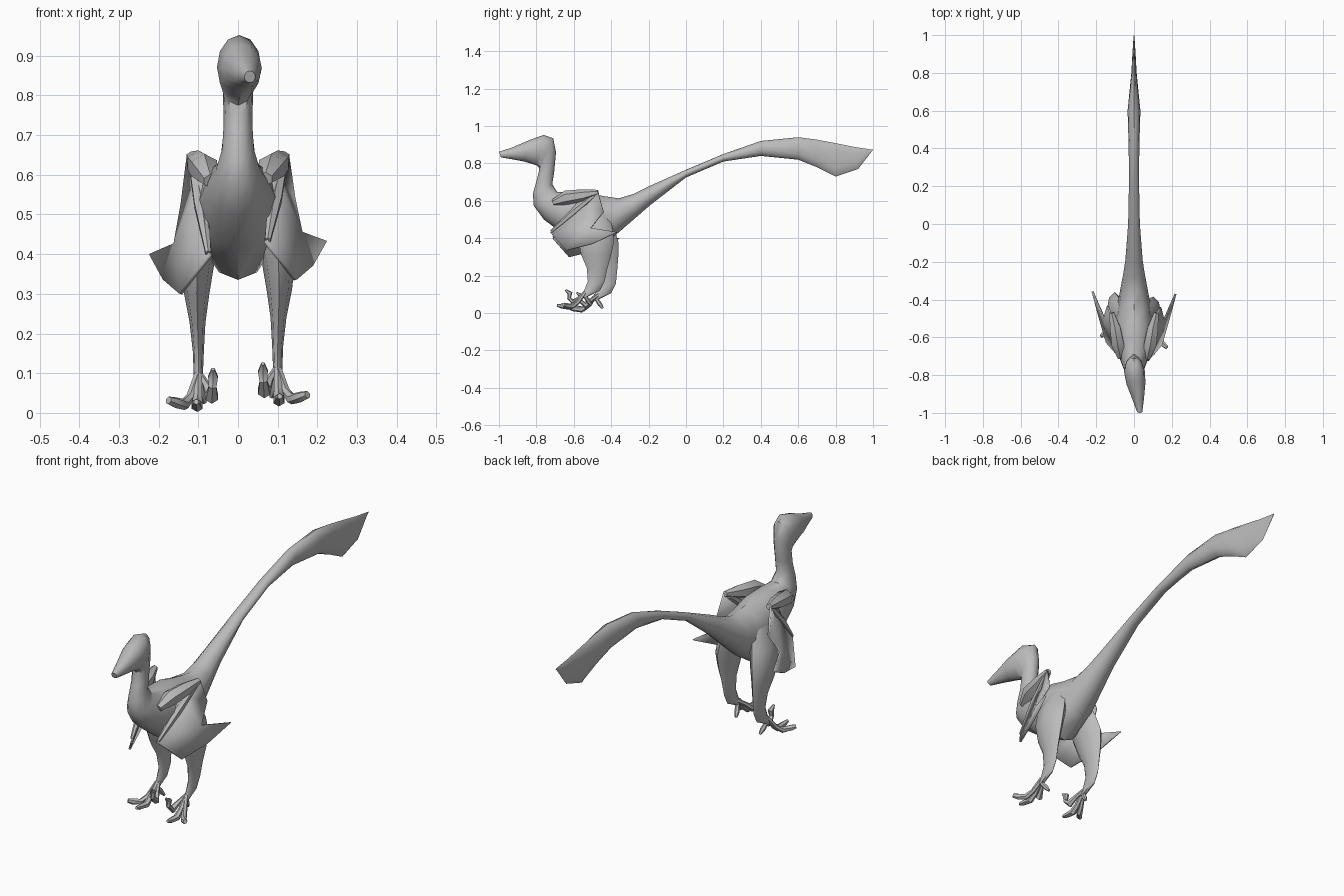
import bpy, bmesh, math
from mathutils import Vector

if "Cube" in bpy.data.objects:
    bpy.data.objects.remove(bpy.data.objects["Cube"])

grey = bpy.data.materials.new("plain grey")
grey.diffuse_color = (0.5, 0.5, 0.5, 1)
grey.use_nodes = True
grey.node_tree.nodes["Principled BSDF"].inputs["Base Color"].default_value = grey.diffuse_color


def finish(name, bm, angle=40):
    bmesh.ops.recalc_face_normals(bm, faces=bm.faces)
    me = bpy.data.meshes.new(name)
    bm.to_mesh(me)
    bm.free()
    me.materials.append(grey)
    ob = bpy.data.objects.new(name, me)
    bpy.context.collection.objects.link(ob)
    bpy.ops.object.select_all(action='DESELECT')
    ob.select_set(True)
    bpy.context.view_layer.objects.active = ob
    bpy.ops.object.shade_smooth_by_angle(angle=math.radians(angle))
    return ob


def loft(name, rings, sides=10, angle=40):
    """Skin elliptical rings given as (centre, half axis a, half axis b)."""
    bm = bmesh.new()
    loops = []
    for c, a, b in rings:
        loops.append([bm.verts.new(c + a * math.cos(t) + b * math.sin(t))
                      for t in (2 * math.pi * i / sides for i in range(sides))])
    for p, q in zip(loops, loops[1:]):
        for i in range(sides):
            j = (i + 1) % sides
            bm.faces.new((p[i], p[j], q[j], q[i]))
    bm.faces.new(loops[0])
    bm.faces.new(loops[-1])
    return finish(name, bm, angle)


def tube(name, pts, sides=6):
    """Round limb through points (x, y, z, radius)."""
    rings = []
    for i, p in enumerate(pts):
        d = (Vector(pts[min(i + 1, len(pts) - 1)][:3]) - Vector(pts[max(i - 1, 0)][:3])).normalized()
        a = d.cross(Vector((1, 0, 0)))
        if a.length < 0.2:
            a = d.cross(Vector((0, 0, 1)))
        a.normalize()
        rings.append((Vector(p[:3]), a * p[3], d.cross(a) * p[3]))
    return loft(name, rings, sides)


# Head, neck, trunk and tail: upper y z, lower y z, half width, x shift
trunk = [
    (-1.0, .862, -.99, .832, .014, .03), (-.93, .885, -.93, .822, .030, .022),
    (-.83, .928, -.865, .81, .050, .010), (-.76, .952, -.80, .79, .056, .003),
    (-.71, .935, -.785, .775, .046, 0), (-.695, .86, -.787, .755, .038, 0),
    (-.705, .75, -.798, .71, .036, 0), (-.715, .69, -.818, .64, .040, 0),
    (-.69, .648, -.815, .575, .056, 0), (-.62, .648, -.76, .50, .082, 0),
    (-.52, .642, -.64, .41, .102, 0), (-.44, .625, -.50, .335, .096, 0),
    (-.36, .613, -.39, .405, .078, 0), (-.28, .637, -.28, .50, .060, 0),
    (-.2, .677, -.19, .578, .046, 0), (0, .766, 0, .725, .031, 0),
    (.2, .85, .2, .81, .027, 0), (.4, .92, .4, .84, .028, 0),
    (.6, .94, .6, .82, .034, 0), (.7, .927, .7, .78, .024, 0),
    (.8, .908, .8, .73, .014, 0), (.9, .888, .92, .77, .008, 0),
    (1.0, .873, .995, .866, .002, 0),
]
loft("body_and_tail", [
    (Vector((x, (y1 + y2) / 2, (z1 + z2) / 2)), Vector((0, y1 - y2, z1 - z2)) / 2, Vector((w, 0, 0)))
    for y1, z1, y2, z2, w, x in trunk], 12)

# Paired limbs; the left wing hangs lower and the left leg stands further back
for side, s in (("right", 1), ("left", -1)):
    left = s < 0

    def wing_pt(x, y, z):
        drop = .035 * min(1, max(0, (.62 - z) / .2)) if left else 0
        return (s * x, y + drop * .4, z - drop)

    def leg_pt(x, y, z):
        k = min(1, max(0, (.5 - z) / .3)) if left else 0
        return (s * x, y + .06 * k, z - .014 * k)

    # Upper arm, forearm and feather panel
    arm = [(.07, -.71, .59, .018), (.085, -.64, .617, .038), (.1, -.55, .63, .032), (.118, -.47, .645, .014)]
    tube(side + "_upper_arm", [wing_pt(*p[:3]) + (p[3],) for p in arm])
    fore = [(.112, -.49, .63, .014), (.093, -.60, .54, .02), (.075, -.72, .435, .008)]
    tube(side + "_forearm", [wing_pt(*p[:3]) + (p[3],) for p in fore])
    bm = bmesh.new()
    panel = [(.09, -.57, .60), (.125, -.47, .645), (.14, -.44, .54), (.158, -.51, .455),
             (.22, -.37, .432), (.185, -.50, .37), (.145, -.64, .335), (.07, -.725, .43)]
    v = [bm.verts.new(wing_pt(*p)) for p in panel]
    for f in ((0, 1, 2, 3), (0, 3, 7), (7, 3, 6), (3, 4, 5, 6)):
        bm.faces.new([v[i] for i in f])
    ob = finish(side + "_wing_feathers", bm, 15)
    mod = ob.modifiers.new("thickness", 'SOLIDIFY')
    mod.thickness = .01
    mod.offset = 0

    # Leg with a thin feathered rear edge: z, front y, back y, x, half width
    leg = [(.54, -.56, -.42, .06, .03), (.45, -.575, -.39, .088, .044), (.38, -.575, -.385, .102, .042),
           (.31, -.56, -.40, .104, .032), (.24, -.53, -.42, .102, .020),
           (.17, -.525, -.435, .100, .014), (.12, -.545, -.46, .100, .012), (.085, -.57, -.53, .100, .011)]
    loft(side + "_leg", [
        (Vector(leg_pt(x, (f + b) / 2, z)), Vector((0, (b - f) / 2, 0)), Vector((w, 0, 0)))
        for z, f, b, x, w in leg], 8)

    # Toes
    toes = {
        "outer_toe": [(.1, -.54, .11, .011), (.12, -.58, .055, .011), (.135, -.61, .035, .014),
                      (.158, -.64, .04, .014), (.175, -.655, .046, .010)],
        "middle_toe": [(.1, -.54, .11, .011), (.101, -.585, .055, .012), (.103, -.62, .032, .016),
                       (.105, -.665, .037, .013), (.105, -.69, .042, .007)],
        "inner_toe": [(.098, -.53, .11, .010), (.08, -.565, .085, .010), (.066, -.60, .055, .018),
                      (.064, -.625, .08, .011), (.063, -.62, .105, .014), (.063, -.645, .124, .005)],
        "rear_toe": [(.1, -.54, .09, .010), (.09, -.52, .06, .012), (.085, -.505, .04, .006)],
    }
    for toe, pts in toes.items():
        tube(side + "_" + toe, [leg_pt(*p[:3]) + (p[3],) for p in pts])
